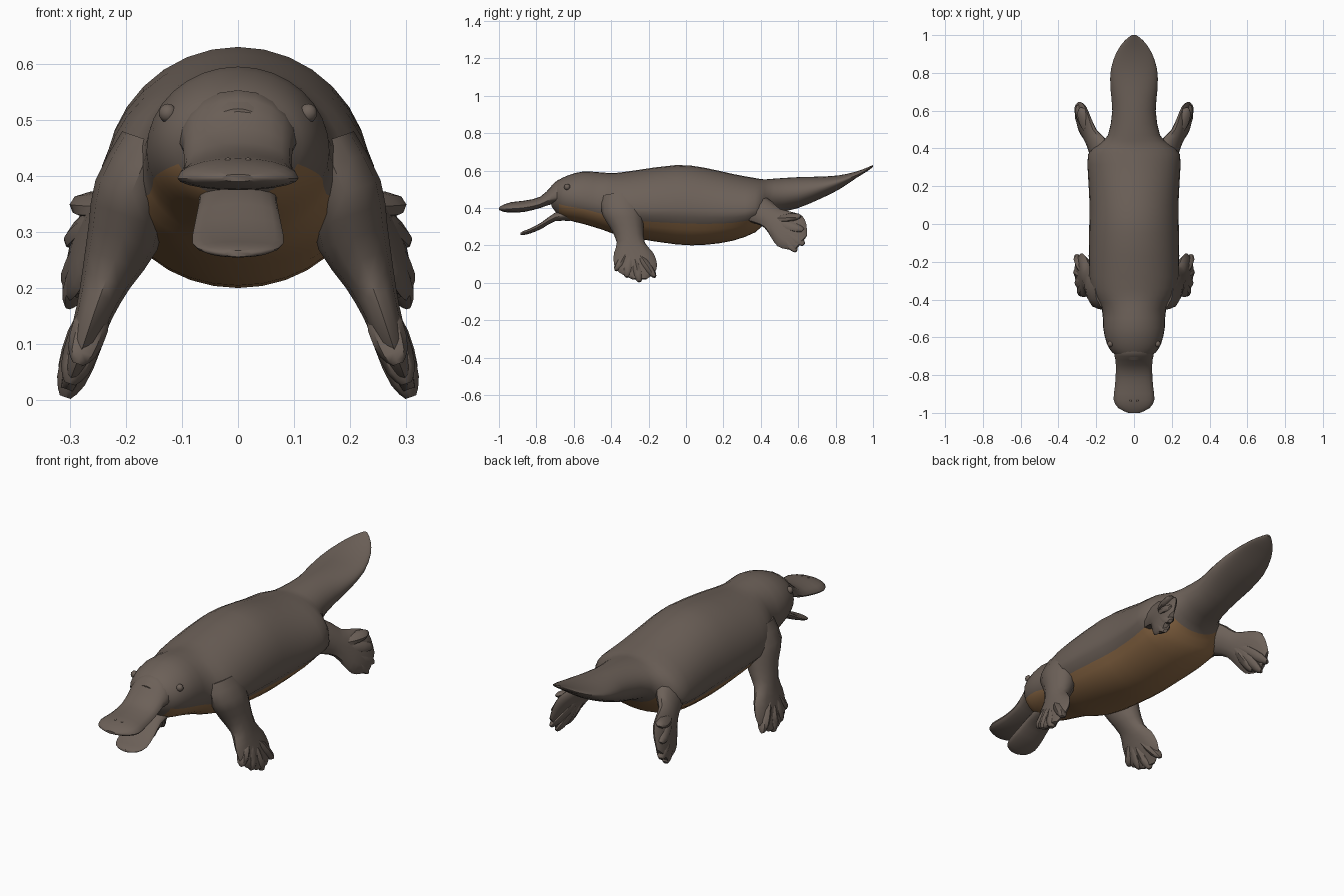
import bpy, bmesh, math
from mathutils import Vector

cube = bpy.data.objects.get("Cube")
if cube:
    bpy.data.objects.remove(cube, do_unlink=True)


def material(name, rgb):
    mat = bpy.data.materials.new(name)
    mat.use_nodes = True
    mat.diffuse_color = (*rgb, 1)
    mat.node_tree.nodes["Principled BSDF"].inputs["Base Color"].default_value = (*rgb, 1)
    return mat


FUR = material("dark brown fur", (0.15, 0.118, 0.098))
BELLY = material("tan belly", (0.27, 0.145, 0.062))


def smooth_stations(rows, steps=2):
    """Catmull-Rom interpolation between station rows."""
    pts = [Vector(r) for r in rows]
    out = []
    for i in range(len(pts) - 1):
        a, b, c = pts[max(i - 1, 0)], pts[i], pts[i + 1]
        d = pts[min(i + 2, len(pts) - 1)]
        for s in range(steps):
            t = s / steps
            out.append(b + (c - a) * (t / 2) + (a * 2 - b * 5 + c * 4 - d) * (t * t / 2)
                       + (b * 3 - a - c * 3 + d) * (t ** 3 / 2))
    return out + [pts[-1]]


def finish(name, bm, mirror=False, rule=None):
    bmesh.ops.recalc_face_normals(bm, faces=bm.faces)
    mesh = bpy.data.meshes.new(name)
    bm.to_mesh(mesh)
    bm.free()
    obj = bpy.data.objects.new(name, mesh)
    bpy.context.collection.objects.link(obj)
    mesh.materials.append(FUR)
    if rule:
        mesh.materials.append(BELLY)
        for f in mesh.polygons:
            f.material_index = int(rule(f))
    if mirror:
        obj.modifiers.new("Mirror", 'MIRROR')
    bpy.ops.object.select_all(action='DESELECT')
    bpy.context.view_layer.objects.active = obj
    obj.select_set(True)
    bpy.ops.object.shade_smooth_by_angle(angle=math.radians(45))
    return obj


def skin(bm, rings):
    """Bridge rings of points into a closed tube."""
    loops = [[bm.verts.new(p) for p in ring] for ring in rings]
    n = len(loops[0])
    for a, b in zip(loops, loops[1:]):
        for i in range(n):
            j = (i + 1) % n
            bm.faces.new((a[i], a[j], b[j], b[i]))
    bm.faces.new(loops[0])
    bm.faces.new(loops[-1])


def trunk(name, rows, n, skirt=1.0, rule=None):
    """Loft along y; each row is y, half width, top, widest height, bottom."""
    rings = []
    for y, w, top, mid, bot in smooth_stations(rows):
        ring = []
        for i in range(n):
            t = math.tau * i / n
            s = math.sin(t)
            x = w * math.cos(t) * (skirt if s < -0.3 and -0.4 < y < 0.42 else 1)
            ring.append((x, y, mid + s * (top - mid if s > 0 else mid - bot)))
        rings.append(ring)
    bm = bmesh.new()
    skin(bm, rings)
    return finish(name, bm, rule=rule)


def blade(bm, rows, u, v, n=12):
    """Loft along a free path; each row is x, y, z, half breadth, half thickness."""
    u, v = Vector(u).normalized(), Vector(v).normalized()
    skin(bm, [[Vector((x, y, z)) + u * (h * math.cos(math.tau * i / n))
               + v * (k * math.sin(math.tau * i / n)) for i in range(n)]
              for x, y, z, h, k in smooth_stations(rows)])


def toes(bm, root, tips, u, v):
    """Thick webbed toes fanning out from the ankle."""
    root = Vector(root)
    for tip in tips:
        tip = Vector(tip)
        blade(bm, [(*root.lerp(tip, t), r, r) for t, r in
                   ((0.1, 0.02), (0.5, 0.032), (0.85, 0.026), (1, 0.01))], u, v, 8)


# Body, head and tail, with a tan underside
def underside(f):
    c = f.center
    y = c.y
    if not -0.67 < y < 0.44 or f.normal.z > 0:
        return False
    return belly_ring(f.index)


SIDES = 32


def belly_ring(index):
    k = index % SIDES
    return SIDES * 9 // 16 <= k < SIDES * 15 // 16


trunk("body", [
    (-0.72, 0.06, 0.52, 0.46, 0.41),
    (-0.68, 0.115, 0.55, 0.46, 0.36),
    (-0.63, 0.145, 0.575, 0.455, 0.335),
    (-0.55, 0.163, 0.595, 0.445, 0.315),
    (-0.45, 0.17, 0.59, 0.42, 0.285),
    (-0.38, 0.215, 0.587, 0.40, 0.26),
    (-0.28, 0.238, 0.6, 0.39, 0.24),
    (-0.05, 0.238, 0.63, 0.39, 0.205),
    (0.1, 0.235, 0.615, 0.385, 0.203),
    (0.25, 0.243, 0.582, 0.38, 0.225),
    (0.37, 0.243, 0.56, 0.39, 0.27),
    (0.42, 0.19, 0.553, 0.42, 0.32),
    (0.47, 0.138, 0.557, 0.46, 0.365),
    (0.6, 0.115, 0.565, 0.48, 0.40),
    (0.72, 0.125, 0.568, 0.51, 0.45),
    (0.82, 0.122, 0.575, 0.54, 0.50),
    (0.91, 0.092, 0.595, 0.575, 0.56),
    (0.97, 0.05, 0.617, 0.606, 0.597),
    (1.0, 0.012, 0.63, 0.625, 0.62),
], SIDES, skirt=0.94, rule=underside)

# Open bill
trunk("upper_bill", [
    (-0.62, 0.09, 0.55, 0.47, 0.41),
    (-0.68, 0.105, 0.553, 0.46, 0.42),
    (-0.72, 0.098, 0.515, 0.45, 0.42),
    (-0.78, 0.096, 0.46, 0.42, 0.40),
    (-0.86, 0.101, 0.44, 0.402, 0.38),
    (-0.93, 0.108, 0.432, 0.396, 0.375),
    (-0.975, 0.082, 0.418, 0.396, 0.38),
    (-1.0, 0.03, 0.403, 0.397, 0.39),
], 20)
trunk("lower_bill", [
    (-0.62, 0.07, 0.40, 0.365, 0.33),
    (-0.7, 0.07, 0.375, 0.35, 0.33),
    (-0.77, 0.078, 0.325, 0.31, 0.29),
    (-0.83, 0.081, 0.292, 0.28, 0.265),
    (-0.87, 0.06, 0.277, 0.267, 0.255),
    (-0.885, 0.025, 0.267, 0.262, 0.256),
], 20)

# Front legs with webbed feet
bm = bmesh.new()
ALONG, OUT = (0, 1, 0), (1, 0, 0.35)
blade(bm, [
    (0.15, -0.34, 0.46, 0.11, 0.06),
    (0.19, -0.34, 0.37, 0.11, 0.068),
    (0.205, -0.315, 0.29, 0.088, 0.065),
    (0.235, -0.295, 0.215, 0.075, 0.045),
    (0.255, -0.28, 0.16, 0.105, 0.034),
    (0.275, -0.27, 0.10, 0.115, 0.028),
    (0.292, -0.262, 0.055, 0.095, 0.02),
    (0.305, -0.25, 0.02, 0.04, 0.012),
], ALONG, OUT)
toes(bm, (0.24, -0.29, 0.2),
     [(0.285, -0.37, 0.065), (0.3, -0.315, 0.03), (0.308, -0.25, 0.006), (0.305, -0.17, 0.03)],
     ALONG, OUT)
finish("front_legs", bm, mirror=True)

# Hind legs swept back
bm = bmesh.new()
UP, SIDE = (-0.1, 0.64, 0.77), (1, -0.4, 0)
blade(bm, [
    (0.16, 0.34, 0.41, 0.09, 0.06),
    (0.195, 0.415, 0.375, 0.075, 0.048),
    (0.225, 0.46, 0.345, 0.065, 0.035),
    (0.25, 0.51, 0.312, 0.088, 0.03),
    (0.272, 0.555, 0.277, 0.105, 0.026),
    (0.288, 0.59, 0.245, 0.085, 0.02),
    (0.3, 0.615, 0.215, 0.05, 0.013),
], UP, SIDE)
toes(bm, (0.225, 0.46, 0.345),
     [(0.283, 0.545, 0.19), (0.3, 0.59, 0.17), (0.303, 0.63, 0.205), (0.297, 0.625, 0.28),
      (0.285, 0.61, 0.35)], UP, SIDE)
finish("hind_legs", bm, mirror=True)


# Eyes and nostrils
def beads(name, centre, radius):
    bm = bmesh.new()
    bmesh.ops.create_uvsphere(bm, u_segments=10, v_segments=6, radius=radius)
    bmesh.ops.translate(bm, verts=bm.verts, vec=centre)
    finish(name, bm, mirror=True)


beads("eyes", (0.125, -0.635, 0.512), 0.017)
beads("nostrils", (0.018, -0.935, 0.427), 0.006)
